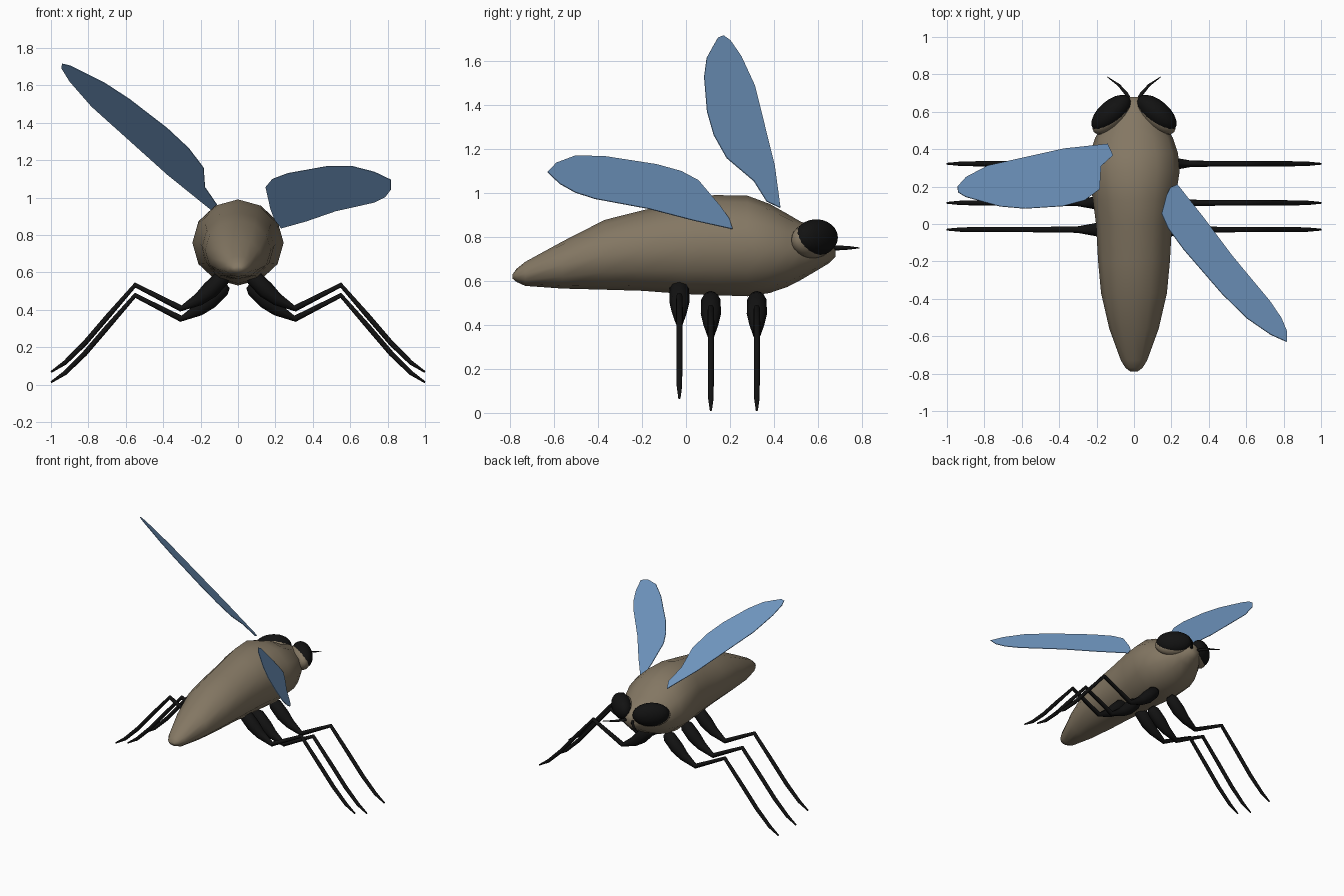
import bpy, bmesh, math
from mathutils import Vector, Matrix

if "Cube" in bpy.data.objects:
    bpy.data.objects.remove(bpy.data.objects["Cube"])


def material(name, rgb):
    m = bpy.data.materials.new(name)
    m.diffuse_color = (*rgb, 1)
    m.use_nodes = True
    m.node_tree.nodes["Principled BSDF"].inputs["Base Color"].default_value = m.diffuse_color
    return m


BROWN = material("dull brown", (0.23, 0.185, 0.125))
BLACK = material("near black", (0.006, 0.006, 0.006))
BLUE = material("wing blue", (0.19, 0.36, 0.62))


def finish(name, bm, mat, smooth=True):
    bmesh.ops.recalc_face_normals(bm, faces=bm.faces)
    for f in bm.faces:
        f.smooth = smooth
    me = bpy.data.meshes.new(name)
    bm.to_mesh(me)
    bm.free()
    me.materials.append(mat)
    ob = bpy.data.objects.new(name, me)
    bpy.context.collection.objects.link(ob)
    return ob


def loft(name, sections, mat, sides):
    """Skin elliptical rings given as (centre, u axis, v axis)."""
    bm = bmesh.new()
    rings = []
    for c, u, v in sections:
        angles = [2 * math.pi * i / sides for i in range(sides)]
        rings.append([bm.verts.new(c + u * math.cos(a) + v * math.sin(a)) for a in angles])
    for a, b in zip(rings, rings[1:]):
        for i in range(sides):
            j = (i + 1) % sides
            bm.faces.new((a[i], a[j], b[j], b[i]))
    bm.faces.new(rings[0])
    bm.faces.new(rings[-1])
    return finish(name, bm, mat)


def tube(name, points, radii, side, mat, sides=8):
    """Tapered limb along a path; side is the axis across the path's plane."""
    pts = [Vector(p) for p in points]
    sections = []
    for i, p in enumerate(pts):
        t = (pts[min(i + 1, len(pts) - 1)] - pts[max(i - 1, 0)]).normalized()
        sections.append((p, side * radii[i], t.cross(side) * radii[i]))
    return loft(name, sections, mat, sides)


def ellipsoid(name, centre, radii, turn, mat):
    bm = bmesh.new()
    bmesh.ops.create_uvsphere(bm, u_segments=20, v_segments=12, radius=1)
    m = Matrix.Translation(centre) @ Matrix.Rotation(turn, 4, 'Z') @ Matrix.Diagonal((*radii, 1))
    bmesh.ops.transform(bm, matrix=m, verts=bm.verts)
    return finish(name, bm, mat)


# body: y, half width, bottom, top
profile = [
    (-0.788, 0.02, 0.61, 0.63), (-0.77, 0.045, 0.595, 0.655), (-0.73, 0.07, 0.577, 0.687),
    (-0.56, 0.132, 0.565, 0.78), (-0.37, 0.176, 0.56, 0.877), (-0.2, 0.192, 0.555, 0.92),
    (0.0, 0.203, 0.54, 0.965), (0.13, 0.22, 0.535, 0.99), (0.28, 0.244, 0.53, 0.987),
    (0.38, 0.235, 0.545, 0.95), (0.46, 0.208, 0.572, 0.905), (0.52, 0.175, 0.603, 0.87),
    (0.6, 0.12, 0.65, 0.84), (0.65, 0.07, 0.68, 0.81), (0.68, 0.03, 0.71, 0.78)]
loft("body", [(Vector((0, y, (lo + hi) / 2)), Vector((w, 0, 0)), Vector((0, 0, (hi - lo) / 2)))
              for y, w, lo, hi in profile], BROWN, 12)

# leg path in x, z with radius
leg = [(0.06, 0.535, 0.025), (0.085, 0.515, 0.044), (0.15, 0.45, 0.046), (0.21, 0.40, 0.034),
       (0.305, 0.352, 0.017), (0.55, 0.477, 0.014), (0.7, 0.305, 0.014), (0.82, 0.165, 0.014),
       (0.925, 0.062, 0.012), (1.0, 0.012, 0.005)]

for side, s in (("left", -1), ("right", 1)):
    # legs
    for place, y, lift in (("front", 0.322, 0), ("middle", 0.113, 0), ("rear", -0.03, 0.055)):
        tube(f"{place}_leg_{side}", [(s * x, y, z + lift) for x, z, r in leg],
             [r for x, z, r in leg], Vector((0, 1, 0)), BLACK)
    # cheek rim and eye
    ellipsoid(f"cheek_{side}", (s * 0.118, 0.575, 0.785), (0.128, 0.065, 0.082), -s * 0.72, BROWN)
    ellipsoid(f"eye_{side}", (s * 0.122, 0.592, 0.797), (0.128, 0.068, 0.083), -s * 0.72, BLACK)
    # antenna
    tube(f"antenna_{side}",
         [(s * 0.02, 0.66, 0.75), (s * 0.04, 0.695, 0.75), (s * 0.08, 0.742, 0.75), (s * 0.145, 0.788, 0.75)],
         [0.011, 0.011, 0.008, 0.002], Vector((0, 0, 1)), BLACK, 6)


def wing(name, outline):
    """Thin flat plate from its outline."""
    bm = bmesh.new()
    face = bm.faces.new([bm.verts.new(p) for p in outline])
    # press the outline onto its average plane
    face.normal_update()
    n, c = face.normal.copy(), face.calc_center_median()
    for v in bm.verts:
        v.co -= n * (v.co - c).dot(n)
    ob = finish(name, bm, BLUE, False)
    mod = ob.modifiers.new("thickness", 'SOLIDIFY')
    mod.thickness = 0.004
    mod.offset = 0


# raised wing
wing("wing_left", [
    (-0.14, 0.43, 0.935), (-0.38, 0.40, 1.12), (-0.78, 0.315, 1.49), (-0.9, 0.25, 1.62),
    (-0.945, 0.20, 1.69), (-0.94, 0.17, 1.715), (-0.9, 0.145, 1.705), (-0.8, 0.12, 1.66),
    (-0.715, 0.095, 1.615), (-0.58, 0.085, 1.53), (-0.38, 0.095, 1.37), (-0.27, 0.12, 1.255),
    (-0.18, 0.19, 1.165), (-0.18, 0.305, 1.05), (-0.11, 0.37, 0.965)])

# lowered wing
wing("wing_right", [
    (0.235, 0.215, 0.84), (0.36, 0.03, 0.865), (0.52, -0.17, 0.925), (0.73, -0.41, 0.977),
    (0.79, -0.5, 1.005), (0.82, -0.57, 1.045), (0.82, -0.625, 1.1), (0.73, -0.59, 1.137),
    (0.6, -0.51, 1.163), (0.47, -0.375, 1.165), (0.27, -0.13, 1.135), (0.175, -0.03, 1.09),
    (0.142, 0.05, 1.05), (0.16, 0.11, 0.985), (0.18, 0.16, 0.95), (0.2, 0.2, 0.89)])
